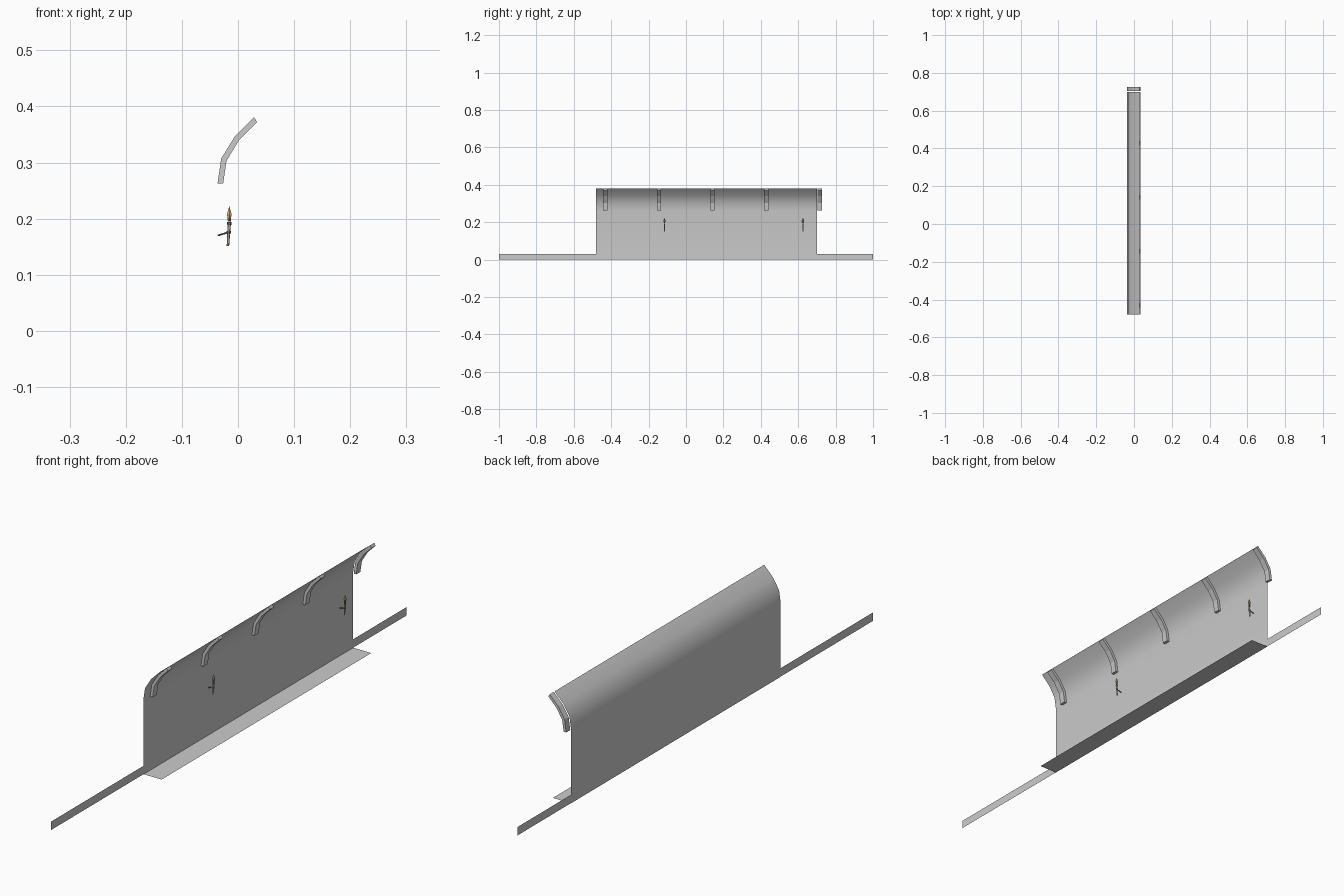
import bpy
from mathutils import Vector

if "Cube" in bpy.data.objects:
    bpy.data.objects.remove(bpy.data.objects["Cube"])

OUTER = [(-0.0365, 0.2625), (-0.030, 0.307), (-0.006, 0.346), (0.0285, 0.381)]
INNER = [(-0.0265, 0.2625), (-0.0205, 0.303), (0.002, 0.340), (0.034, 0.372)]


def mesh_object(name, verts, faces):
    me = bpy.data.meshes.new(name)
    me.from_pydata(verts, [], faces)
    me.update()
    ob = bpy.data.objects.new(name, me)
    bpy.context.collection.objects.link(ob)
    return ob


def sheet(name, profile, y0, y1, smooth=False):
    verts = [(x, y, z) for x, z in profile for y in (y0, y1)]
    faces = [(2*i, 2*i + 1, 2*i + 3, 2*i + 2) for i in range(len(profile) - 1)]
    ob = mesh_object(name, verts, faces)
    ob.data.flip_normals()
    if smooth:
        for p in ob.data.polygons:
            p.use_smooth = True
    return ob


def material(name, color):
    m = bpy.data.materials.new(name)
    m.diffuse_color = (*color, 1)
    m.use_nodes = True
    m.node_tree.nodes["Principled BSDF"].inputs["Base Color"].default_value = m.diffuse_color
    return m


def rod(name, a, b, r1, r2, mat, sides=6):
    a, b = Vector(a), Vector(b)
    d = b - a
    bpy.ops.mesh.primitive_cone_add(vertices=sides, radius1=r1, radius2=r2, depth=d.length,
                                    location=(a + b) / 2,
                                    rotation=d.to_track_quat('Z', 'Y').to_euler())
    ob = bpy.context.object
    ob.name = name
    ob.data.materials.append(mat)
    return ob


# Wall with curved cornice, floor sheet and long base strip
wall = [(-0.037, 0.0)] + [(x - 0.0006, z + 0.0004) for x, z in OUTER]
sheet("curved_wall", wall, -0.48, 0.70, smooth=True)
sheet("floor_sheet", [(0.035, 0.0), (-0.037, 0.0)], -0.48, 0.70)
sheet("base_strip", [(-0.0362, 0.0), (-0.0362, 0.03)], -1.0, 1.0)

# Bent ribs under the cornice
loop = OUTER + INNER[::-1]
n = len(loop)
for k in range(5):
    y = -0.431 + k * 0.2865
    verts = [(x, yy, z) for yy in (y - 0.0115, y + 0.0115) for x, z in loop]
    faces = [(i, i + n, (i + 1) % n + n, (i + 1) % n) for i in range(n)]
    for i in range(3):
        q = (i, i + 1, n - 2 - i, n - 1 - i)
        faces += [q, tuple(v + n for v in reversed(q))]
    mesh_object("rib", verts, faces)

# Wall torches: handle, cup, flame and bracket
wood = material("pale_wood", (0.62, 0.54, 0.45))
iron = material("dark_iron", (0.16, 0.16, 0.17))
fire = material("flame", (0.75, 0.45, 0.15))
for y in (-0.115, 0.625):
    rod("torch_handle", (-0.018, y, 0.151), (-0.0155, y, 0.192), 0.0022, 0.003, wood)
    rod("torch_collar", (-0.0158, y, 0.189), (-0.0155, y, 0.194), 0.0038, 0.0038, iron)
    rod("torch_cup", (-0.0155, y, 0.195), (-0.0155, y, 0.201), 0.003, 0.0038, iron)
    rod("flame_base", (-0.0155, y, 0.201), (-0.0155, y, 0.207), 0.003, 0.005, fire)
    rod("flame_tip", (-0.0155, y, 0.207), (-0.0155, y, 0.223), 0.005, 0.0, fire)
    rod("bracket_arm", (-0.036, y, 0.170), (-0.0145, y, 0.1765), 0.0015, 0.0015, iron)
    rod("bracket_ring", (-0.0168, y, 0.173), (-0.0165, y, 0.178), 0.0038, 0.0038, iron)
